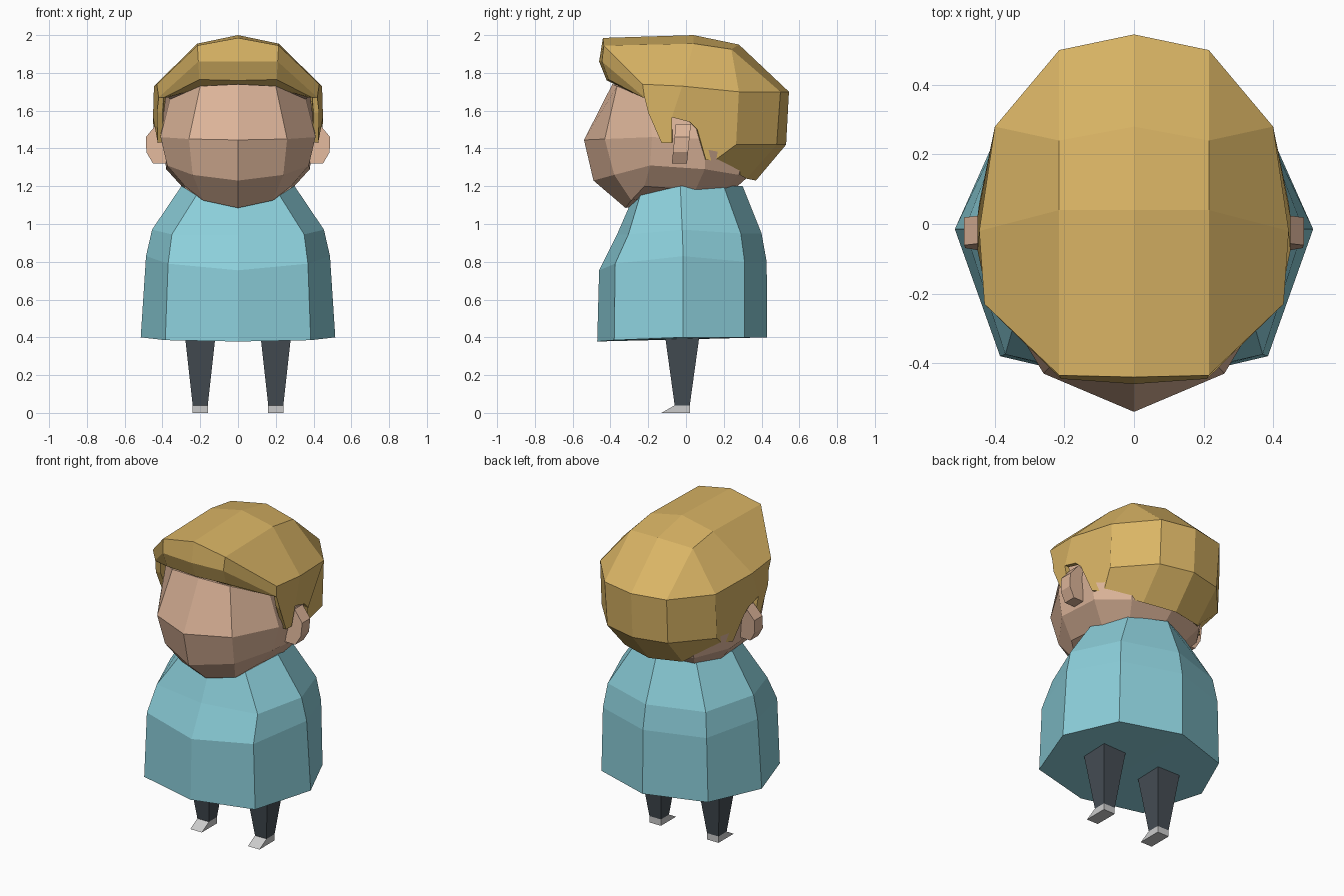
import bpy, bmesh
from mathutils import Vector

if "Cube" in bpy.data.objects:
    bpy.data.objects.remove(bpy.data.objects["Cube"])


def material(name, rgb):
    m = bpy.data.materials.new(name)
    m.diffuse_color = (*rgb, 1)
    m.use_nodes = True
    m.node_tree.nodes["Principled BSDF"].inputs["Base Color"].default_value = m.diffuse_color
    return m


def grid(rows):
    """Quads between consecutive rows of points."""
    return [[a[i], a[i + 1], b[i + 1], b[i]]
            for a, b in zip(rows, rows[1:]) for i in range(len(a) - 1)]


def prism(rings):
    """Closed loft through rings of points, capped at both ends."""
    return grid([r + [r[0]] for r in rings]) + [rings[0], rings[-1]]


def build(name, faces, mat=None):
    """Build the +x half given as faces, together with its mirror image."""
    bm = bmesh.new()
    for s in (1, -1):
        for f in faces:
            pts = [p for i, p in enumerate(f) if p != f[i - 1]]
            bm.faces.new([bm.verts.new((s * x, y, z)) for x, y, z in pts])
    bmesh.ops.remove_doubles(bm, verts=bm.verts, dist=0.0005)
    bmesh.ops.recalc_face_normals(bm, faces=bm.faces)
    mid = sum((v.co for v in bm.verts), Vector()) / len(bm.verts)
    if mid.length and name == "hair":   # open shell: make normals point outward
        if sum(f.normal.dot(f.calc_center_median() - mid) for f in bm.faces) < 0:
            bmesh.ops.reverse_faces(bm, faces=bm.faces)
    me = bpy.data.meshes.new(name)
    bm.to_mesh(me)
    bm.free()
    ob = bpy.data.objects.new(name, me)
    bpy.context.collection.objects.link(ob)
    if mat:
        me.materials.append(mat)
    return ob


skin = material("skin", (0.72, 0.46, 0.32))
blond = material("blond", (0.70, 0.46, 0.13))
cloth = material("cloth", (0.26, 0.62, 0.70))
dark = material("dark", (0.06, 0.075, 0.09))

# Body: eight-sided cloak, half rings from front to back
body = [
    [(0, -.47, .378), (.385, -.38, .385), (.515, -.015, .40), (.37, .31, .40), (0, .43, .40)],
    [(0, -.46, .755), (.37, -.375, .79), (.487, -.015, .83), (.36, .31, .80), (0, .427, .80)],
    [(0, -.365, .945), (.35, -.305, .945), (.455, -.02, .97), (.34, .29, .95), (0, .40, .95)],
    [(0, -.28, 1.14), (.215, -.24, 1.16), (.30, -.03, 1.20), (.21, .20, 1.20), (0, .30, 1.20)],
]
build("body", grid(body) + [body[0], body[-1]], cloth)

# Head: faceted half rings from chin up to under the hair
head = [
    [(0, -.32, 1.085), (.185, -.29, 1.125), (.28, -.22, 1.20), (.28, .05, 1.18), (.20, .20, 1.18), (0, .25, 1.18)],
    [(0, -.49, 1.23), (.24, -.38, 1.26), (.375, -.19, 1.31), (.38, .10, 1.29), (.25, .28, 1.26), (0, .34, 1.26)],
    [(0, -.54, 1.445), (.26, -.43, 1.45), (.41, -.18, 1.46), (.40, .10, 1.45), (.28, .33, 1.45), (0, .42, 1.45)],
    [(0, -.39, 1.74), (.20, -.365, 1.73), (.36, -.20, 1.66), (.38, .10, 1.70), (.25, .34, 1.70), (0, .42, 1.70)],
]
build("head", grid(head) + [head[0], head[-1]], skin)

# Hair cap: rows from the fringe underside over the crown to the back
brow = (.42, -.22, 1.67)
temple, side, rear = (.43, -.23, 1.74), (.445, -.02, 1.73), (.40, .28, 1.70)
back_top = [rear, (.215, .50, 1.70), (0, .545, 1.70)]
cap = [
    [(0, -.35, 1.725), (.20, -.34, 1.72), (.37, -.21, 1.67)],
    [(0, -.42, 1.76), (.205, -.41, 1.765), (.39, -.23, 1.67)],
    [(0, -.46, 1.86), (.21, -.445, 1.86), brow],
    [(0, -.44, 1.985), (.215, -.435, 1.945), temple],
    [(0, .04, 2.0), (.215, .04, 1.955), side],
    [(0, .28, 1.95), (.215, .24, 1.925), rear],
    back_top[::-1],
]
# Hair back: two bands tucking in towards the neck
back = [
    back_top,
    [(.40, .265, 1.42), (.21, .48, 1.42), (0, .53, 1.42)],
    [(.35, .15, 1.335), (.20, .32, 1.24), (0, .37, 1.23)],
]
# Hair side: sideburn and the arch around the ear
arch = (.45, -.075, 1.565)
sideburn = [temple, brow, (.43, -.20, 1.59), (.425, -.13, 1.43), (.425, -.075, 1.43), arch, side]
ear_arch = [side, arch, (.45, .02, 1.54), (.445, .06, 1.50), (.40, .105, 1.34),
            back[2][0], back[1][0], rear]
hair = build("hair", grid(cap) + grid(back) + [sideburn, ear_arch], blond)
thick = hair.modifiers.new("thickness", 'SOLIDIFY')
thick.thickness = 0.03
thick.offset = -1

# Ears: profile in x-z, given depth in y and leaning forward at the bottom
ear = [(.38, 1.32), (.45, 1.32), (.485, 1.38), (.488, 1.46), (.43, 1.53), (.38, 1.50)]
build("ears", prism([[(x, y + .1 * (z - 1.42), z) for x, z in ear] for y in (-.065, .015)]), skin)


def rect(x0, x1, y0, y1, z):
    return [(x0, y0, z), (x1, y0, z), (x1, y1, z), (x0, y1, z)]


# Legs and wedge feet
build("legs", prism([rect(.16, .24, -.06, .02, .04), rect(.12, .28, -.11, .07, .40)]), dark)
build("feet", prism([rect(.16, .24, -.13, .02, 0), rect(.16, .24, -.06, .02, .04)]))
